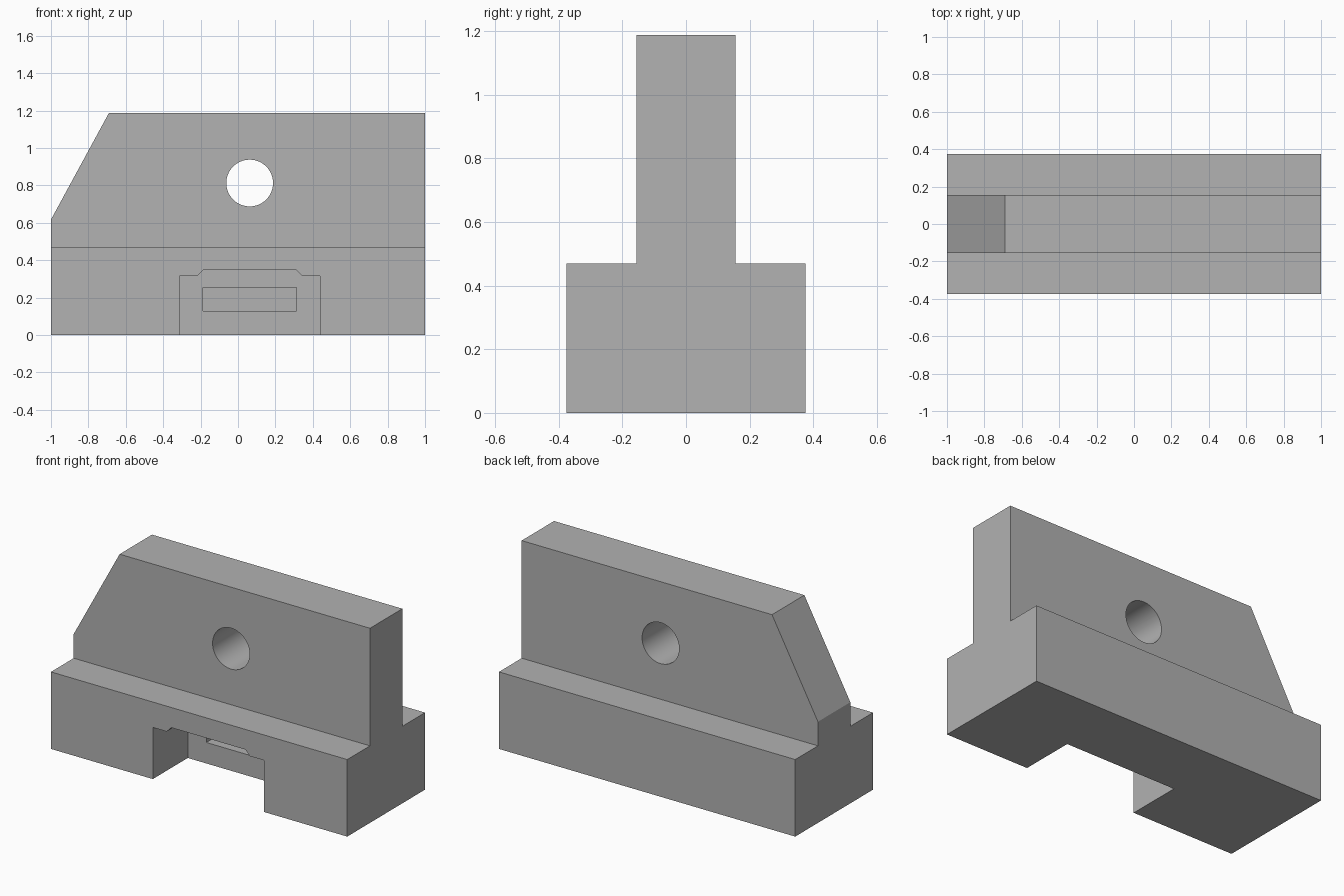
import bpy, bmesh, math
from mathutils import Vector

if "Cube" in bpy.data.objects:
    bpy.data.objects.remove(bpy.data.objects["Cube"], do_unlink=True)

grey = bpy.data.materials.new("mid_grey")
grey.use_nodes = True
COLOUR = (0.445, 0.445, 0.445, 1)
grey.diffuse_color = COLOUR
grey.node_tree.nodes["Principled BSDF"].inputs["Base Color"].default_value = COLOUR


def prism(name, outline, place, direction):
    """Extrude a flat outline, placed in space by a function, along a direction."""
    bm = bmesh.new()
    face = bm.faces.new([bm.verts.new(place(a, b)) for a, b in outline])
    grown = bmesh.ops.extrude_face_region(bm, geom=[face])["geom"]
    verts = [v for v in grown if isinstance(v, bmesh.types.BMVert)]
    bmesh.ops.translate(bm, verts=verts, vec=Vector(direction))
    bmesh.ops.recalc_face_normals(bm, faces=bm.faces)
    mesh = bpy.data.meshes.new(name)
    bm.to_mesh(mesh)
    bm.free()
    mesh.materials.append(grey)
    obj = bpy.data.objects.new(name, mesh)
    bpy.context.collection.objects.link(obj)
    return obj


def cut(target, name, outline, y_start, y_end):
    """Cut an x-z outline out of the target between two depths."""
    cutter = prism(name, outline, lambda x, z: (x, y_start, z), (0, y_end - y_start, 0))
    cutter.hide_render = True
    mod = target.modifiers.new(name, 'BOOLEAN')
    mod.operation = 'DIFFERENCE'
    mod.solver = 'EXACT'
    mod.object = cutter
    bpy.context.view_layer.objects.active = target
    bpy.ops.object.modifier_apply(modifier=mod.name)
    bpy.data.objects.remove(cutter, do_unlink=True)


# Body: wide foot with a narrow upright web, one T section along x
FOOT, WEB, SHELF, TOP = 0.375, 0.156, 0.47, 1.1875
half = [(FOOT, 0), (FOOT, SHELF), (WEB, SHELF), (WEB, TOP)]
section = half + [(-y, z) for y, z in reversed(half)]
body = prism("jaw_block", section, lambda y, z: (-1, y, z), (2, 0, 0))

# Sloping upper corner of the web
slope = (TOP - 0.617) / 0.31
cut(body, "slope_cutter",
    [(-1.2, 0.617 - 0.2 * slope), (-0.69 + 0.1, TOP + 0.1 * slope), (-1.2, TOP + 0.1 * slope)],
    -0.25, 0.25)

# Round cross hole
ring = [math.tau * i / 64 for i in range(64)]
cut(body, "hole_cutter",
    [(0.0625 + 0.125 * math.cos(a), 0.8125 + 0.125 * math.sin(a)) for a in ring], -0.5, 0.5)

# Front notch with a raised, chamfered roof
MID = 0.0625
side = [(0.375, -0.1), (0.375, 0.315), (0.281, 0.315), (0.25, 0.347)]
notch = [(MID + x, z) for x, z in side] + [(MID - x, z) for x, z in reversed(side)]
cut(body, "notch_cutter", notch, -0.6, -0.038)

# Pocket in the rear wall of the notch
cut(body, "pocket_cutter",
    [(MID - 0.25, 0.128), (MID + 0.25, 0.128), (MID + 0.25, 0.255), (MID - 0.25, 0.255)],
    -0.2, 0.16)

# Smooth hole wall, sharp edges elsewhere
bpy.ops.object.select_all(action='DESELECT')
body.select_set(True)
bpy.context.view_layer.objects.active = body
bpy.ops.object.shade_smooth_by_angle(angle=math.radians(25))
